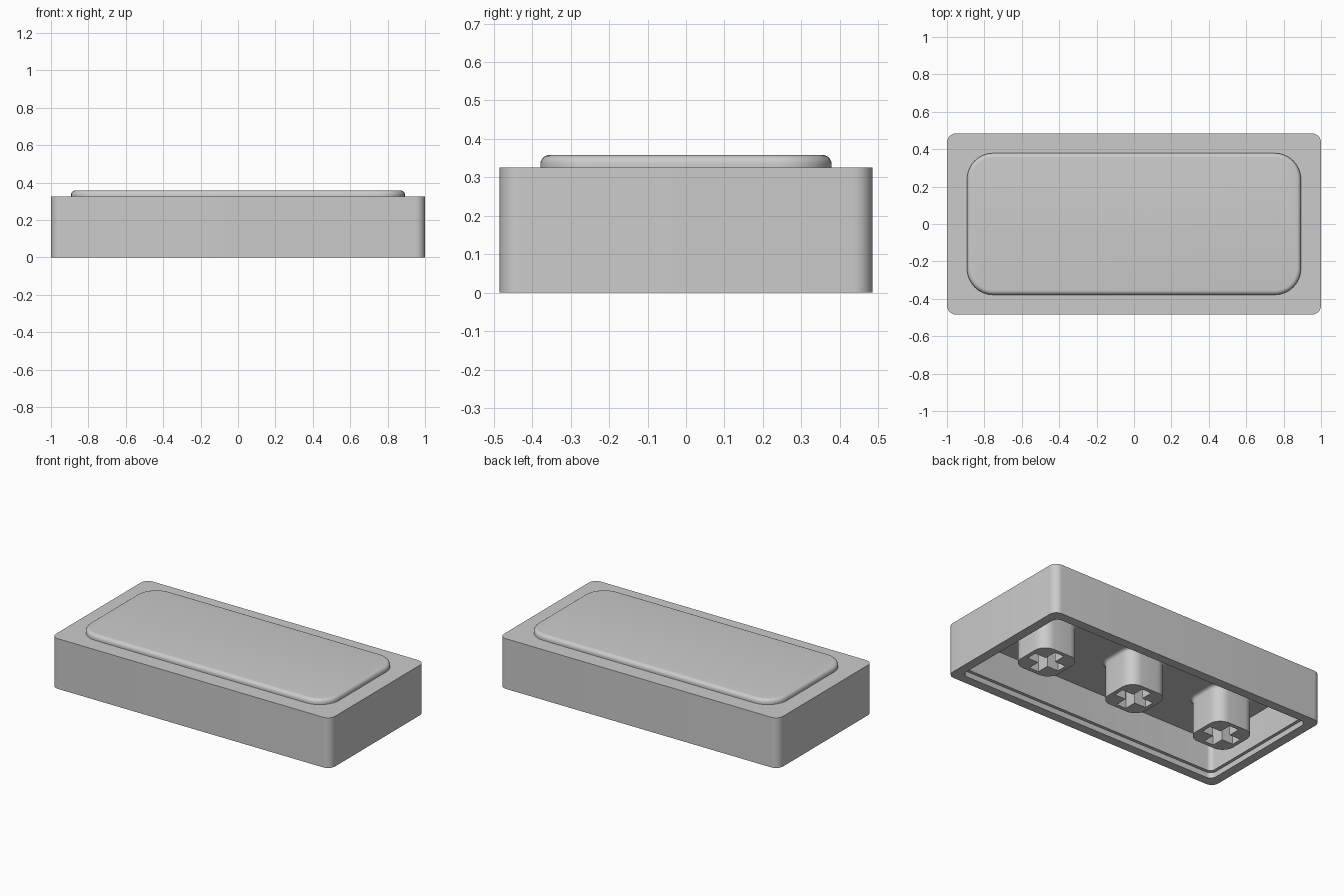
import bpy
import bmesh
from math import cos, sin, pi, radians

cube = bpy.data.objects.get("Cube")
if cube:
    bpy.data.objects.remove(cube, do_unlink=True)

grey = bpy.data.materials.new("plain grey")
grey.use_nodes = True
grey.diffuse_color = (0.6, 0.6, 0.6, 1)
grey.node_tree.nodes["Principled BSDF"].inputs["Base Color"].default_value = (0.6, 0.6, 0.6, 1)


def rounded_loop(bm, hx, hy, r, z, steps=8):
    """Ring of vertices around a rounded rectangle with half sizes hx, hy."""
    ring = []
    for q, (sx, sy) in enumerate([(1, 1), (-1, 1), (-1, -1), (1, -1)]):
        for i in range(steps + 1):
            a = (q + i / steps) * pi / 2
            ring.append(bm.verts.new((sx * (hx - r) + r * cos(a), sy * (hy - r) + r * sin(a), z)))
    return ring


def loft(bm, rings):
    for a, b in zip(rings, rings[1:]):
        for i in range(len(a)):
            j = (i + 1) % len(a)
            bm.faces.new((a[i], a[j], b[j], b[i]))


def finish(bm, name, x=0):
    bmesh.ops.recalc_face_normals(bm, faces=bm.faces)
    mesh = bpy.data.meshes.new(name)
    bm.to_mesh(mesh)
    bm.free()
    mesh.materials.append(grey)
    ob = bpy.data.objects.new(name, mesh)
    ob.location.x = x
    bpy.context.collection.objects.link(ob)
    bpy.ops.object.select_all(action="DESELECT")
    ob.select_set(True)
    bpy.context.view_layer.objects.active = ob
    bpy.ops.object.shade_smooth_by_angle(angle=radians(30))
    return ob


# Hollow body: outside top, down the walls, around the rim, up past the inner ledge
W, D, H = 1.0, 0.485, 0.325
CEILING = 0.24
bm = bmesh.new()
profile = [(0, 0.05, H), (0, 0.05, 0), (0.06, 0.04, 0), (0.06, 0.04, 0.035),
           (0.08, 0.03, 0.035), (0.08, 0.03, CEILING)]
rings = [rounded_loop(bm, W - inset, D - inset, r, z) for inset, r, z in profile]
loft(bm, rings)
bm.faces.new(rings[0])
bm.faces.new(rings[-1])
finish(bm, "hollow_body")

# Raised top pad with a rounded upper edge
TOP, EDGE = 0.358, 0.024
bm = bmesh.new()
rings = [rounded_loop(bm, 0.893, 0.379, 0.14, H - 0.005)]
for i in range(7):
    a = i / 6 * pi / 2
    inset = EDGE * (1 - cos(a))
    rings.append(rounded_loop(bm, 0.893 - inset, 0.379 - inset, 0.14 - inset,
                              TOP - EDGE + EDGE * sin(a)))
loft(bm, rings)
bm.faces.new(rings[-1])
bm.faces.new(rings[0])
finish(bm, "top_pad")


# Stems: rounded square posts flaring into the ceiling, with a cross socket
def stem(name, x):
    half, radius, flare, depth = 0.14, 0.078, 0.02, 0.2
    bm = bmesh.new()
    rings = []
    for i in range(5):
        a = i / 4 * pi / 2
        out = flare * (1 - sin(a))
        rings.append(rounded_loop(bm, half + out, half + out, radius + out,
                                  CEILING - flare * (1 - cos(a))))
    rings.append(rounded_loop(bm, half, half, radius, 0))
    loft(bm, rings)
    # Socket outline, a quarter at a time
    long, thin = 0.114, 0.034
    flat = []
    for q in range(4):
        c, s = round(cos(q * pi / 2)), round(sin(q * pi / 2))
        for px, py in [(long, -thin), (long, thin), (thin, thin)]:
            flat.append((c * px - s * py, s * px + c * py))
    low = [bm.verts.new((px, py, 0)) for px, py in flat]
    high = [bm.verts.new((px, py, depth)) for px, py in flat]
    loft(bm, [low, high])
    bm.faces.new(high)
    rim = [bm.edges.get((ring[i - 1], ring[i])) for ring in (rings[-1], low)
           for i in range(len(ring))]
    bmesh.ops.triangle_fill(bm, edges=rim, use_beauty=True, normal=(0, 0, -1))
    finish(bm, name, x)


for name, x in [("right_stem", -0.658), ("middle_stem", 0), ("left_stem", 0.658)]:
    stem(name, x)
